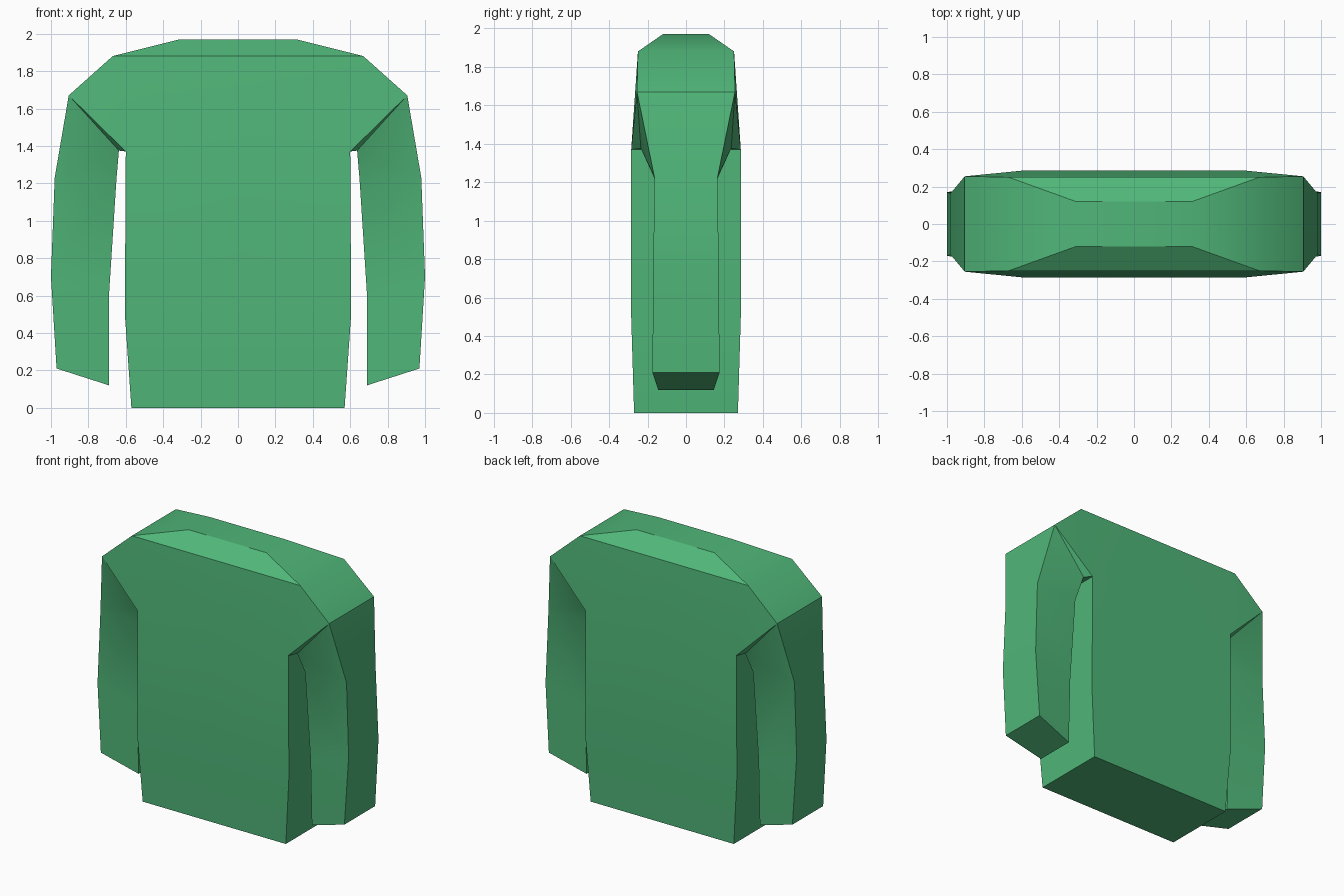
import bpy
import bmesh

if "Cube" in bpy.data.objects:
    bpy.data.objects.remove(bpy.data.objects["Cube"])

# Right half of the sweater outline: x, half depth, z
OUTLINE = [
    (0.00, 0.27, 0.00), (0.57, 0.27, 0.00),        # 0-1 hem
    (0.605, 0.285, 0.50), (0.60, 0.285, 1.37),     # 2-3 torso side
    (0.637, 0.235, 1.375), (0.65, 0.165, 1.22),    # 4-5 armpit
    (0.69, 0.16, 0.60), (0.69, 0.145, 0.12),       # 6-7 inner sleeve
    (0.97, 0.175, 0.21), (1.00, 0.17, 0.70),       # 8-9 cuff, outer sleeve
    (0.98, 0.165, 1.23), (0.905, 0.255, 1.67),     # 10-11 upper arm
    (0.67, 0.25, 1.88), (0.31, 0.12, 1.97),        # 12-13 shoulder
    (0.00, 0.12, 1.97),                            # 14 top centre
]
CENTRE = [(0, 0.25, 1.88), (0, 0.285, 1.37), (0, 0.285, 0.50)]  # 15-17

# Panels of the front, repeated on the back
PANELS = [
    (0, 1, 2, 17), (17, 2, 3, 16), (16, 3, 12, 15), (15, 12, 13, 14),
    (3, 11, 12), (3, 4, 11), (4, 10, 11), (4, 5, 10),
    (5, 6, 9, 10), (6, 7, 8, 9),
]

bm = bmesh.new()
points = OUTLINE + CENTRE
front = [bm.verts.new((x, -y, z)) for x, y, z in points]
back = [bm.verts.new((x, y, z)) for x, y, z in points]
for panel in PANELS:
    bm.faces.new([front[i] for i in panel])
    bm.faces.new([back[i] for i in reversed(panel)])

# Side walls join front and back along the outline
for i in range(len(OUTLINE) - 1):
    bm.faces.new((front[i + 1], front[i], back[i], back[i + 1]))

# Mirror to the left half and weld the centre
geom = bm.verts[:] + bm.edges[:] + bm.faces[:]
copy = bmesh.ops.duplicate(bm, geom=geom)["geom"]
for v in copy:
    if isinstance(v, bmesh.types.BMVert):
        v.co.x = -v.co.x
bmesh.ops.remove_doubles(bm, verts=bm.verts[:], dist=0.0001)
bmesh.ops.recalc_face_normals(bm, faces=bm.faces[:])

mesh = bpy.data.meshes.new("sweater")
bm.to_mesh(mesh)
bm.free()
sweater = bpy.data.objects.new("sweater", mesh)
bpy.context.collection.objects.link(sweater)

# Green knit
green = bpy.data.materials.new("green_knit")
green.diffuse_color = (0.08, 0.47, 0.19, 1)
green.use_nodes = True
green.node_tree.nodes["Principled BSDF"].inputs["Base Color"].default_value = green.diffuse_color
mesh.materials.append(green)

bpy.context.view_layer.objects.active = sweater
sweater.select_set(True)
bpy.ops.object.shade_smooth_by_angle(angle=0.52)
